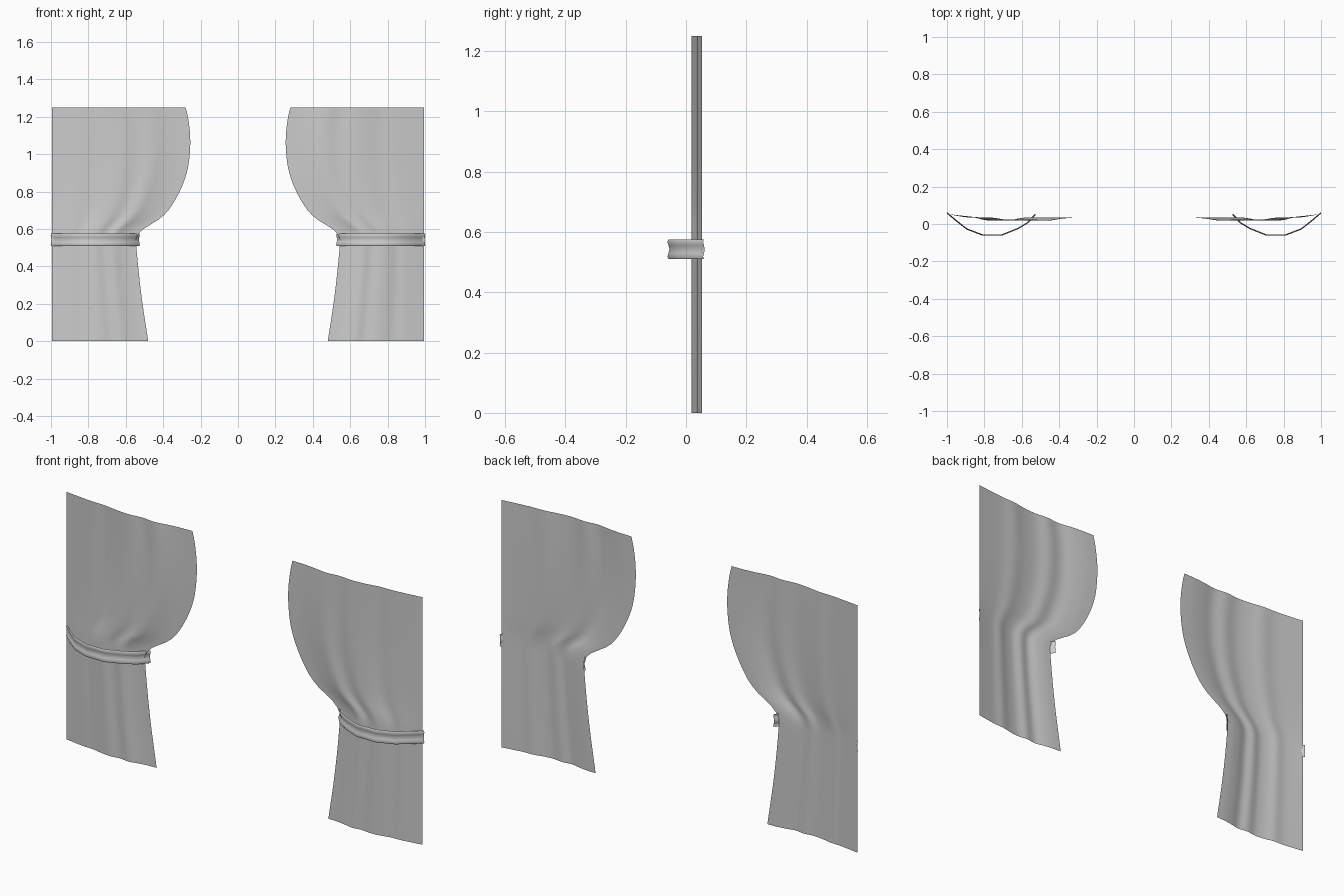
import bpy

if "Cube" in bpy.data.objects:
    bpy.data.objects.remove(bpy.data.objects["Cube"])


def smooth_at(points, t):
    """Catmull-Rom style value at t through (t, value) points."""
    n = len(points)

    def slope(k):
        a, b = points[max(k - 1, 0)], points[min(k + 1, n - 1)]
        return (b[1] - a[1]) / (b[0] - a[0])

    for k in range(n - 1):
        (t0, v0), (t1, v1) = points[k], points[k + 1]
        if t <= t1 or k == n - 2:
            h = t1 - t0
            s = (t - t0) / h
            return ((2*s**3 - 3*s**2 + 1) * v0 + (s**3 - 2*s**2 + s) * h * slope(k)
                    + (3*s**2 - 2*s**3) * v1 + (s**3 - s**2) * h * slope(k + 1))


def sheet(name, rows):
    """Smooth grid surface from rows of points, mirrored across x = 0."""
    w = len(rows[0])
    verts = [p for row in rows for p in row]
    faces = [(r*w + c, r*w + c + 1, (r+1)*w + c + 1, (r+1)*w + c)
             for r in range(len(rows) - 1) for c in range(w - 1)]
    me = bpy.data.meshes.new(name)
    me.from_pydata(verts, [], faces)
    for p in me.polygons:
        p.use_smooth = True
    ob = bpy.data.objects.new(name, me)
    bpy.context.collection.objects.link(ob)
    mod = ob.modifiers.new("mirror", 'MIRROR')
    mod.use_mirror_merge = False
    return ob


# curtains: inner edge as (z, x), fold depth as (fraction of width, y)
edge = [(0, -.48), (.25, -.517), (.5, -.543), (.555, -.542), (.6, -.505),
        (.65, -.425), (.7, -.372), (.8, -.312), (.9, -.274), (1.0, -.258),
        (1.1, -.256), (1.2, -.268), (1.25, -.28)]
folds = [(0, .053), (.12, .043), (.22, .036), (.32, .034), (.42, .023),
         (.52, .018), (.62, .024), (.72, .018), (.82, .028), (.91, .034), (1, .036)]
OUTER = -.995
rows = []
for i in range(51):
    z = 1.25 * i / 50
    width = smooth_at(edge, z) - OUTER
    rows.append([(OUTER + width * j / 40, smooth_at(folds, j / 40), z)
                 for j in range(41)])
sheet("curtains", rows)

# tie bands: bowed path in plan, ridged profile as (z, outward offset)
path = [(-.997, .062), (-.95, .022), (-.893, -.023), (-.81, -.055),
        (-.707, -.055), (-.62, -.02), (-.57, .01), (-.53, .055)]
ridges = [(.51, .003), (.518, .007), (.53, .003), (.542, 0),
          (.555, .003), (.567, .007), (.575, .003)]
rows = []
for z, off in ridges:
    row = []
    for k, (x, y) in enumerate(path):
        a, b = path[max(k - 1, 0)], path[min(k + 1, len(path) - 1)]
        dx, dy = b[0] - a[0], b[1] - a[1]
        length = (dx * dx + dy * dy) ** .5
        row.append((x + dy / length * off, y - dx / length * off, z))
    rows.append(row)
sheet("tie_bands", rows)
